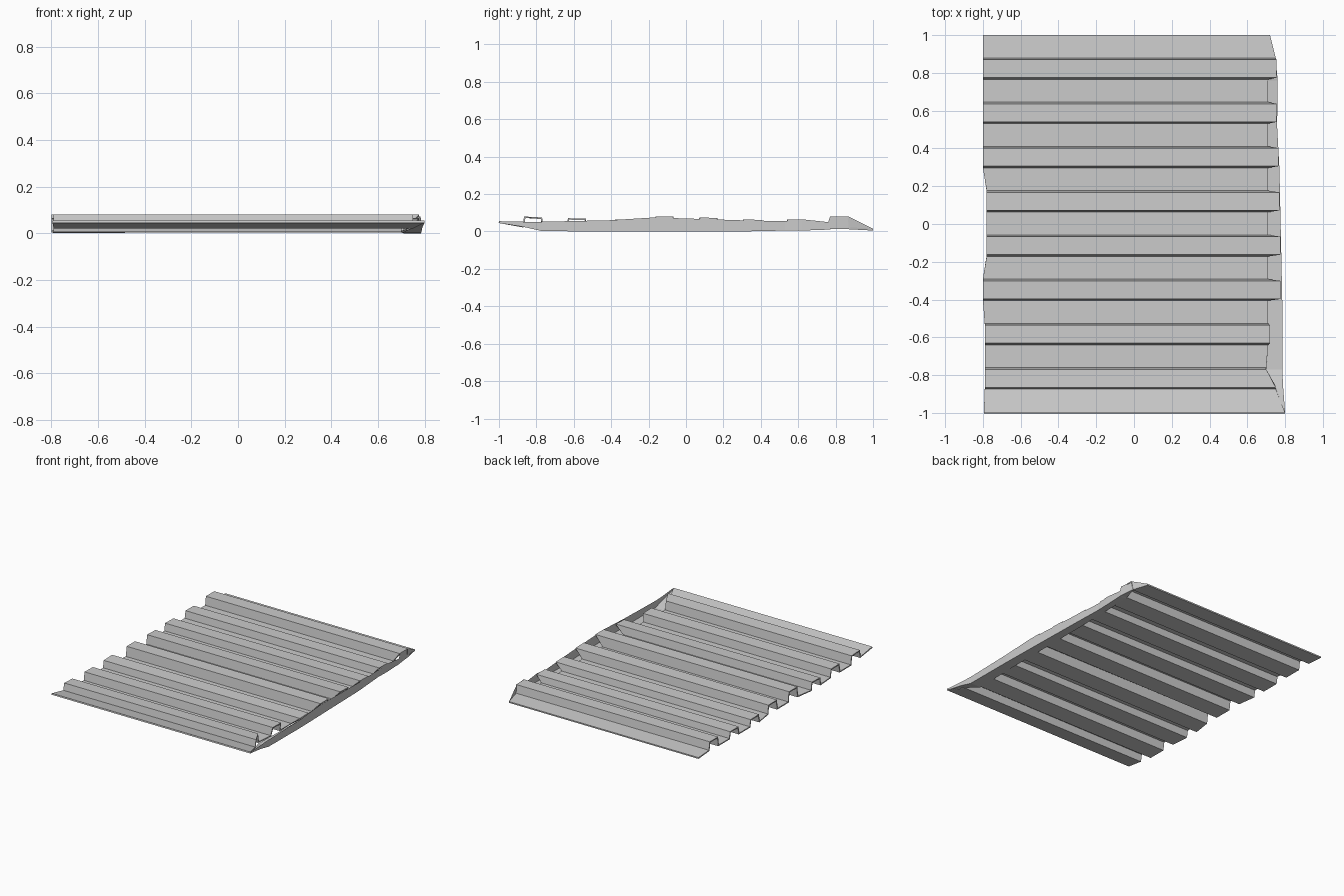
import bpy

cube = bpy.data.objects.get("Cube")
if cube:
    bpy.data.objects.remove(cube)

steel = bpy.data.materials.new("light_grey_metal")
steel.use_nodes = True
grey = (0.6, 0.6, 0.6, 1)
steel.diffuse_color = grey
shader = next(n for n in steel.node_tree.nodes if n.type == 'BSDF_PRINCIPLED')
shader.inputs["Base Color"].default_value = grey


def strip_mesh(name, rows):
    """Join consecutive rows of points with quads."""
    width = len(rows[0])
    verts = [point for row in rows for point in row]
    faces = []
    for i in range(len(rows) - 1):
        for j in range(width - 1):
            a = i * width + j
            faces.append((a, a + 1, a + width + 1, a + width))
    mesh = bpy.data.meshes.new(name)
    mesh.from_pydata(verts, [], faces)
    mesh.materials.append(steel)
    obj = bpy.data.objects.new(name, mesh)
    bpy.context.collection.objects.link(obj)
    return obj


# Corrugation layout: evenly pitched ridges, slightly warped heights and ends
first_ridge, pitch, ridge_width, wall_run = -0.87, 0.2343, 0.105, 0.009
ridge_start = [.08, .071, .062, .08, .075, .064, .065, .08]
ridge_end = [.075, .069, .066, .08, .072, .062, .064, .08]
ridge_right = [.72, .72, .775, .775, .77, .765, .755, .755]
valley_height = [.03, .013, .012, .01, .01, .012, .014, .018, .022]
left_edge = [-.79, -.79, -.8, -.78, -.78, -.8, -.8, -.8]

profile = [(-1, .055, -.795, .8)]           # y, z, left x, right x
for i, (z0, z1, right, left) in enumerate(zip(ridge_start, ridge_end, ridge_right, left_edge)):
    y0 = first_ridge + pitch * i
    y1 = y0 + ridge_width
    near = .71 if i else .75
    r0 = right if i else .75
    r1 = right if i else .7
    far = .71 if i < len(ridge_right) - 1 else .75
    profile += [
        (y0 - wall_run / 2, valley_height[i], left, near),
        (y0 + wall_run / 2, z0, left, r0),
        (y1 - wall_run / 2, z1, left, r1),
        (y1 + wall_run / 2, valley_height[i + 1], left, far if i else .7),
    ]
profile.append((1, .015, -.8, .72))

# Corrugated sheet with real thickness
sheet = strip_mesh("corrugated_sheet",
                   [((left, y, z), (right, y, z)) for y, z, left, right in profile])
for poly in sheet.data.polygons:
    if poly.normal.z < 0:
        poly.flip()
solid = sheet.modifiers.new("thickness", 'SOLIDIFY')
solid.thickness = 0.01
solid.offset = -1

# Bent side flashing: y, inner x, outer x, bottom z, top z
edge = [
    (-1, .795, .8, .045, .055),
    (-.87, .75, .79, .025, .052),
    (-.77, .7, .785, .002, .052),
    (-.41, .71, .785, 0, .06),
    (-.17, .71, .78, 0, .075),
    (.29, .71, .77, 0, .06),
    (.53, .71, .757, .005, .055),
    (.62, .71, .76, .005, .065),
    (.76, .71, .76, .01, .05),
    (.77, .71, .76, .012, .08),
    (.87, .74, .75, .012, .08),
    (1, .715, .72, .005, .015),
]
flashing = strip_mesh("side_flashing",
                      [((inner, y, low), (outer, y, low), (outer, y, high))
                       for y, inner, outer, low, high in edge])
# Floor faces down and wall faces outward
for poly in flashing.data.polygons:
    if poly.normal.x - poly.normal.z < 0:
        poly.flip()
